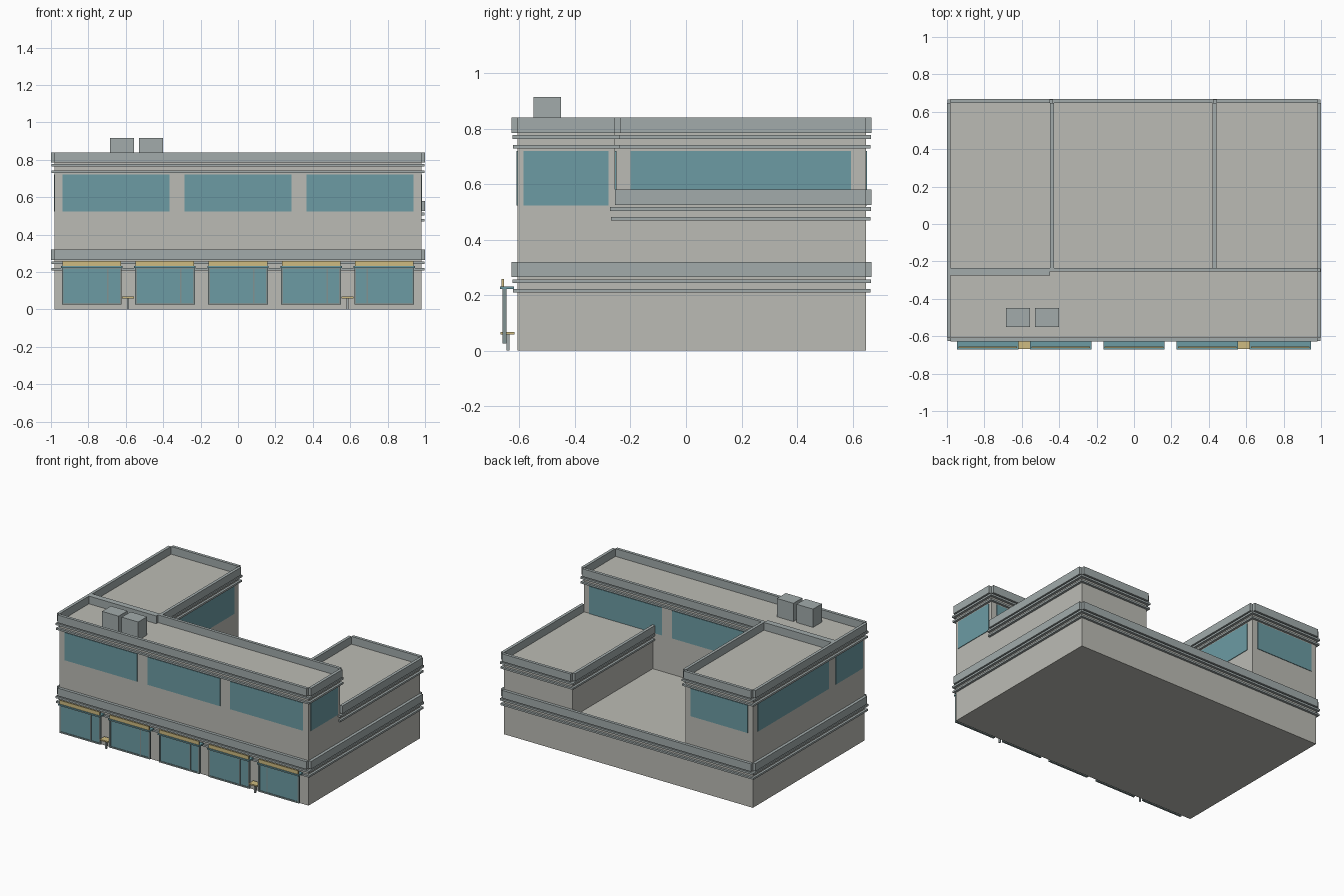
import bpy, bmesh
from mathutils import Vector

if "Cube" in bpy.data.objects:
    bpy.data.objects.remove(bpy.data.objects["Cube"])


def material(name, rgb):
    m = bpy.data.materials.new(name)
    m.diffuse_color = (*rgb, 1)
    m.use_nodes = True
    m.node_tree.nodes["Principled BSDF"].inputs["Base Color"].default_value = m.diffuse_color
    return m


WALL = material("wall", (0.50, 0.50, 0.46))
TRIM = material("trim", (0.36, 0.41, 0.41))
GLASS = material("glass", (0.15, 0.33, 0.37))
FRAME = material("frame", (0.22, 0.29, 0.29))
WOOD = material("wood", (0.62, 0.50, 0.22))


def boxes(name, spans, mat):
    """One object made of boxes, each (x0, x1, y0, y1, z0, z1)."""
    bm = bmesh.new()
    for x0, x1, y0, y1, z0, z1 in spans:
        lo, hi = Vector((x0, y0, z0)), Vector((x1, y1, z1))
        for v in bmesh.ops.create_cube(bm, size=1)["verts"]:
            v.co = Vector([(lo[i] + hi[i]) / 2 + v.co[i] * (hi[i] - lo[i]) for i in range(3)])
    me = bpy.data.meshes.new(name)
    bm.to_mesh(me)
    bm.free()
    me.materials.append(mat)
    ob = bpy.data.objects.new(name, me)
    bpy.context.collection.objects.link(ob)
    return ob


def ring(x0, x1, y0, y1, z0, z1, t, corner, front=True):
    """Four strips lying outside a rectangle; corner extends the x strips."""
    strips = [(x0 - corner, x1 + corner, y1, y1 + t, z0, z1),
              (x0 - t, x0, y0, y1, z0, z1),
              (x1, x1 + t, y0, y1, z0, z1)]
    if front:
        strips.append((x0 - corner, x1 + corner, y0 - t, y0, z0, z1))
    return strips


def block(name, x0, x1, y0, y1, z0, top, front=True):
    """Walls with a raised parapet and two trim bands below it."""
    roof = top - 0.055
    boxes(name + "_walls", [(x0, x1, y0, y1, z0, roof)], WALL)
    boxes(name + "_parapet", ring(x0, x1, y0, y1, roof, top, 0.021, 0, front), TRIM)
    boxes(name + "_upper_band", ring(x0, x1, y0, y1, top - 0.077, top - 0.063, 0.018, 0.018), TRIM)
    boxes(name + "_lower_band", ring(x0, x1, y0, y1, top - 0.111, top - 0.098, 0.016, 0.016), TRIM)


W, FRONT, MID, BACK = 0.98, -0.607, -0.255, 0.648

# Building masses
block("ground_floor", -W, W, FRONT, BACK, 0, 0.32)
block("front_wing", -W, W, FRONT, MID, 0.265, 0.84)
block("left_wing", -W, -0.45, MID, BACK, 0.265, 0.84)
block("low_right_wing", 0.44, W, MID, BACK, 0.265, 0.58, front=False)

# Upper windows
E, Z0, Z1 = 0.004, 0.523, 0.72
boxes("front_windows", [(c - 0.286, c + 0.286, FRONT - E, FRONT, Z0, Z1) for c in (-0.652, 0, 0.652)], GLASS)
boxes("rear_windows", [(c - 0.286, c + 0.286, MID, MID + E, Z0, Z1) for c in (0, 0.652)], GLASS)
boxes("side_windows", [(s * W - E, s * W + E, -0.585, -0.28, Z0, Z1) for s in (-1, 1)], GLASS)
boxes("left_wing_side_windows", [(x - E, x + E, -0.2, 0.595, Z0, Z1) for x in (-W, -0.45)], GLASS)
boxes("left_wing_back_window", [(-0.94, -0.49, BACK, BACK + E, Z0, Z1)], GLASS)

# Rooftop units
boxes("roof_units", [(x, x + 0.13, -0.55, -0.45, 0.785, 0.915) for x in (-0.685, -0.53)], TRIM)

# Shopfronts: glass, frame with door mullion, canopy and sign board
for i in range(5):
    c = (i - 2) * 0.391
    a, b = c - 0.16, c + 0.16
    m = c + (0.085 if i < 4 else -0.092)
    n = f"shop_{i + 1}_"
    boxes(n + "glass", [(a + 0.008, b - 0.008, -0.657, -0.65, 0.033, 0.222)], GLASS)
    boxes(n + "frame", [(a, a + 0.01, -0.661, -0.647, 0.025, 0.225),
                        (b - 0.01, b, -0.661, -0.647, 0.025, 0.225),
                        (a + 0.01, b - 0.01, -0.661, -0.647, 0.025, 0.035),
                        (a + 0.01, b - 0.01, -0.661, -0.647, 0.215, 0.225),
                        (m - 0.004, m + 0.004, -0.661, -0.647, 0.035, 0.215)], FRAME)
    boxes(n + "canopy", [(a - 0.004, b + 0.004, -0.67, -0.619, 0.222, 0.232)], GLASS)
    boxes(n + "sign_board", [(a + 0.003, b - 0.003, -0.664, -0.655, 0.232, 0.258)], WOOD)

# Benches between shops
for side, c in (("left", -0.588), ("right", 0.585)):
    boxes(side + "_bench_seat", [(c - 0.032, c + 0.032, -0.668, -0.618, 0.059, 0.068)], WOOD)
    boxes(side + "_bench_leg", [(c - 0.005, c + 0.005, -0.647, -0.636, 0, 0.059)], TRIM)
